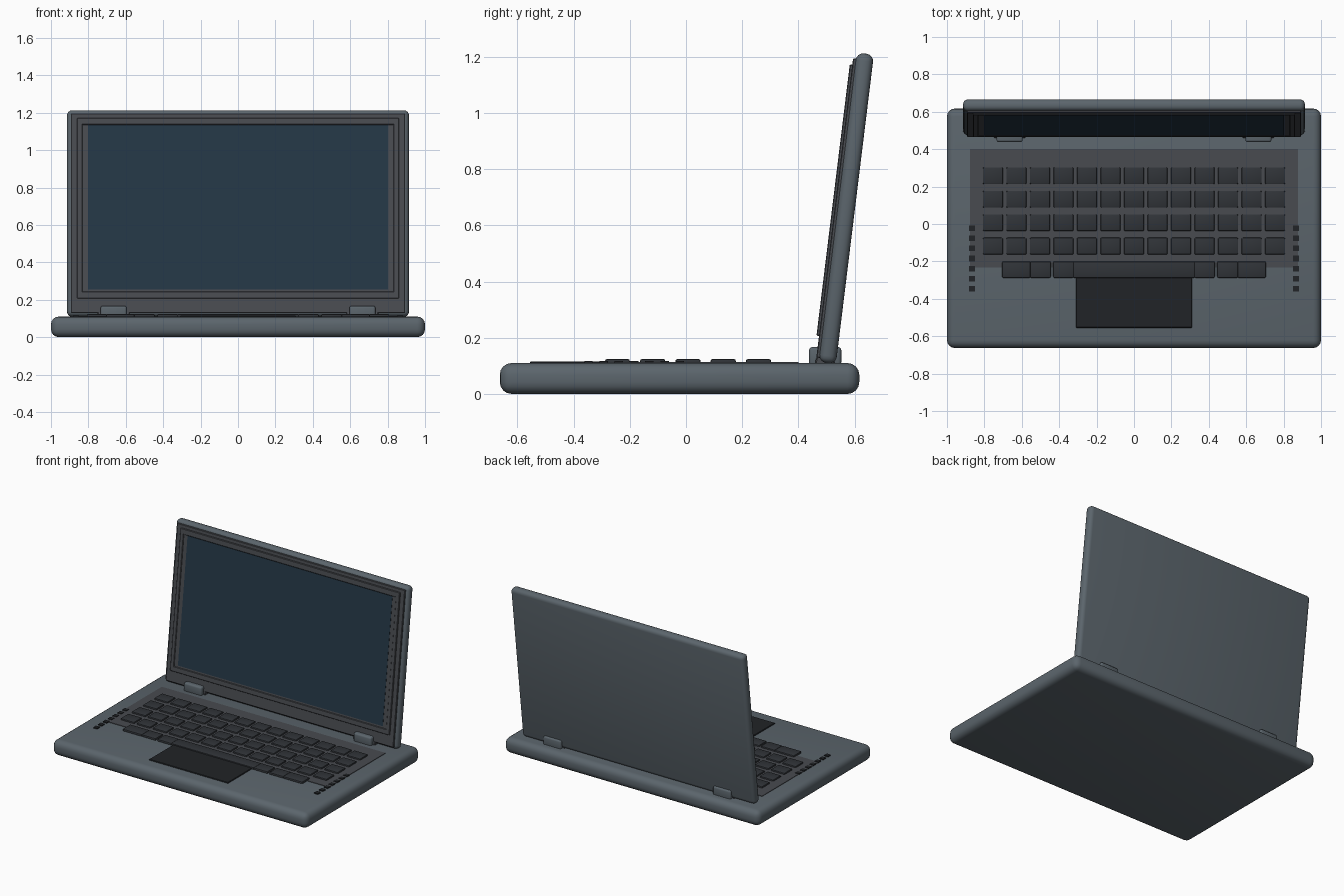
import bpy, math
from mathutils import Matrix, Vector

if "Cube" in bpy.data.objects:
    bpy.data.objects.remove(bpy.data.objects["Cube"])


def material(name, r, g, b):
    m = bpy.data.materials.new(name)
    m.diffuse_color = (r, g, b, 1)
    m.use_nodes = True
    m.node_tree.nodes["Principled BSDF"].inputs["Base Color"].default_value = m.diffuse_color
    return m


SHELL = material("shell_grey", 0.105, 0.13, 0.15)
PANEL = material("panel_grey", 0.065, 0.07, 0.08)
KEY = material("key_dark", 0.03, 0.034, 0.04)
PAD = material("pad_black", 0.015, 0.017, 0.02)
GLASS = material("screen_blue", 0.018, 0.038, 0.06)

# Lid frame: local z runs up the tilted lid, local -y faces the user
LID = Matrix.Translation((0, 0.503, 0.11)) @ Matrix.Rotation(math.radians(-7), 4, 'X')


def finish(ob, name, mat, bevel=0, segments=2):
    ob.name = name
    ob.data.materials.append(mat)
    if bevel:
        mod = ob.modifiers.new("round", 'BEVEL')
        mod.width = bevel
        mod.segments = segments
        bpy.ops.object.modifier_apply(modifier="round")
        bpy.ops.object.shade_smooth_by_angle(angle=math.radians(35))
    return ob


def box(name, x, y, z, mat, bevel=0, segments=2, frame=None):
    """Box from (min, max) ranges, optionally placed in a tilted frame."""
    bpy.ops.mesh.primitive_cube_add(size=1)
    ob = bpy.context.object
    size = [r[1] - r[0] for r in (x, y, z)]
    mid = Vector([(r[0] + r[1]) / 2 for r in (x, y, z)])
    ob.data.transform(Matrix.Diagonal((*size, 1)))
    ob.matrix_world = (frame or Matrix()) @ Matrix.Translation(mid)
    return finish(ob, name, mat, bevel, segments)


# Base with rounded edges, keyboard deck and trackpad
box("base", (-1, 1), (-0.663, 0.617), (0, 0.11), SHELL, 0.042, 4)
box("keyboard_deck", (-0.877, 0.877), (-0.233, 0.4), (0.1, 0.1135), PANEL)
box("trackpad", (-0.31, 0.31), (-0.555, -0.22), (0.1, 0.116), PAD, 0.003, 1)

# Main key grid
for row in range(4):
    for col in range(13):
        x, y = (col - 6) * 0.1257, 0.258 - row * 0.1255
        box("key", (x - 0.054, x + 0.054), (y - 0.045, y + 0.045), (0.105, 0.124), KEY, 0.007)

# Bottom row: space bar and mirrored modifier keys
box("space_bar", (-0.325, 0.325), (-0.288, -0.2), (0.105, 0.124), KEY, 0.007)
for s in (-1, 1):
    for a, b in ((0.322, 0.432), (0.445, 0.555), (0.553, 0.705)):
        box("modifier_key", sorted((s * a, s * b)), (-0.288, -0.2), (0.105, 0.124), KEY, 0.007)

# Speaker vents
for s in (-1, 1):
    for i in range(7):
        x, y = s * 0.866, -0.022 - i * 0.0542
        box("speaker_vent", (x - 0.015, x + 0.015), (y - 0.015, y + 0.015), (0.1, 0.117), PAD)

# Lid shell and raised inner plate
box("lid", (-0.914, 0.914), (-0.031, 0.031), (0, 1.11), SHELL, 0.026, 4, LID)
box("lid_plate", (-0.892, 0.892), (-0.041, -0.02), (0.015, 1.088), PANEL, 0.003, 1, LID)

# Bezel bars around the screen
box("bezel_top", (-0.86, 0.86), (-0.05, -0.03), (1.027, 1.065), PANEL, 0.003, 1, LID)
box("bezel_bottom", (-0.86, 0.86), (-0.05, -0.03), (0.092, 0.128), PANEL, 0.003, 1, LID)
for s in (-1, 1):
    box("bezel_side", sorted((s * 0.832, s * 0.86)), (-0.05, -0.03), (0.12, 1.035), PANEL, 0.003, 1, LID)
box("screen_surround", (-0.835, 0.835), (-0.0445, -0.03), (0.122, 1.03), PANEL, 0, 1, LID)
box("screen", (-0.803, 0.803), (-0.0465, -0.03), (0.14, 1.026), GLASS, 0, 1, LID)

# Hinges: rounded block with a barrel through it
for s in (-1, 1):
    cx = s * 0.665
    box("hinge_block", (cx - 0.07, cx + 0.07), (0.438, 0.553), (0.1, 0.167), SHELL, 0.012, 3)
    bpy.ops.mesh.primitive_cylinder_add(vertices=20, radius=0.034, depth=0.17,
                                        location=(cx, 0.495, 0.114), rotation=(0, math.pi / 2, 0))
    finish(bpy.context.object, "hinge_barrel", PANEL, 0.004, 1)
